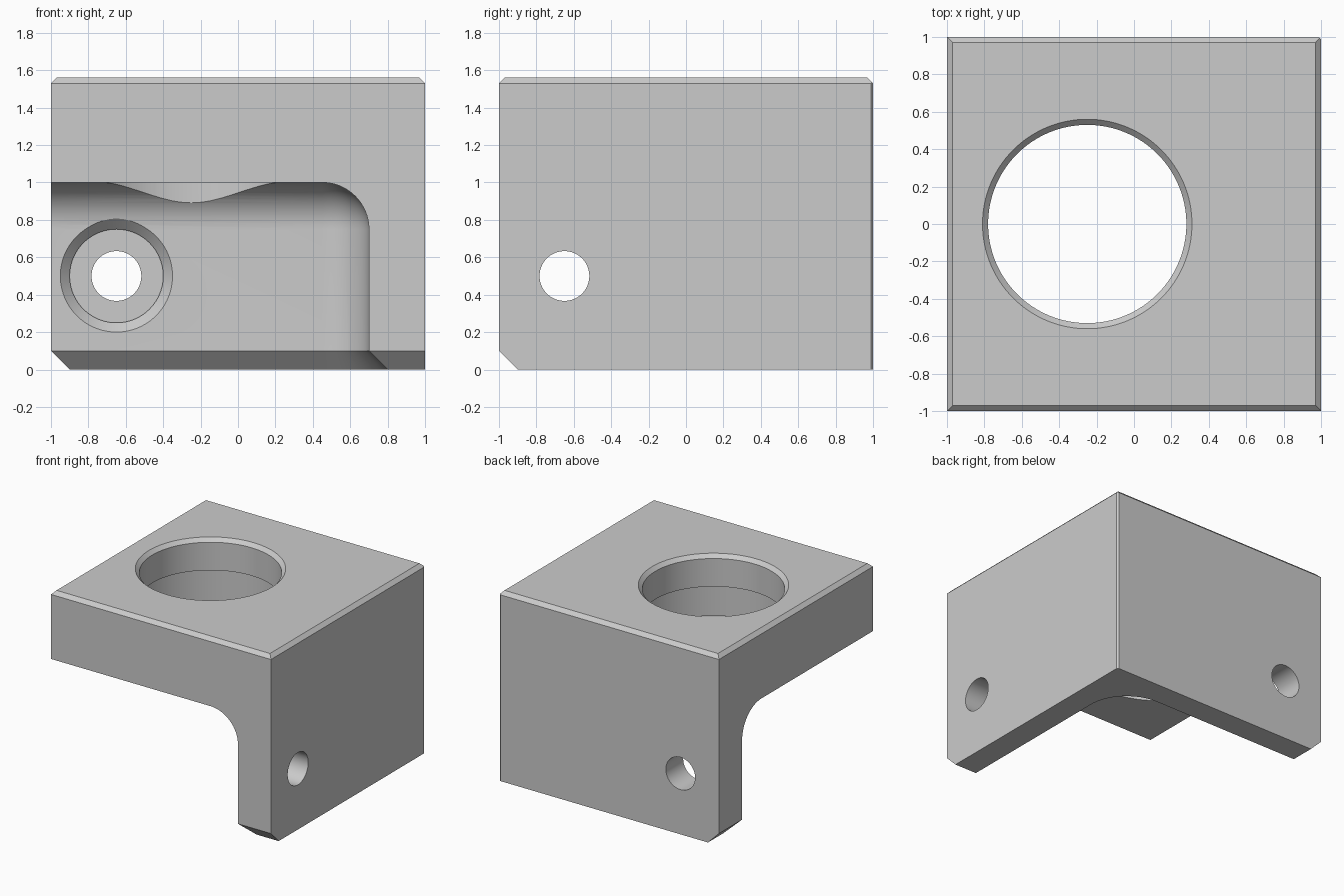
import bpy, bmesh, math
from mathutils import Matrix, Vector

if "Cube" in bpy.data.objects:
    bpy.data.objects.remove(bpy.data.objects["Cube"])

H = 1.56      # total height
IN = 0.70     # inner face of both walls
R = 0.25      # inner fillet radius


def finish(name, bm):
    bmesh.ops.recalc_face_normals(bm, faces=bm.faces)
    me = bpy.data.meshes.new(name)
    bm.to_mesh(me)
    bm.free()
    ob = bpy.data.objects.new(name, me)
    bpy.context.collection.objects.link(ob)
    return ob


def box(lo, hi):
    bm = bmesh.new()
    bmesh.ops.create_cube(bm, size=1)
    for v in bm.verts:
        v.co = [lo[i] if v.co[i] < 0 else hi[i] for i in range(3)]
    return bm


def slice_off(bm, point, normal):
    """Cut everything beyond a plane and cap the cut."""
    res = bmesh.ops.bisect_plane(bm, geom=bm.verts[:] + bm.edges[:] + bm.faces[:], dist=1e-6,
                                 plane_co=point, plane_no=normal, clear_outer=True)
    cut = [e for e in res['geom_cut'] if isinstance(e, bmesh.types.BMEdge)]
    bmesh.ops.contextual_create(bm, geom=cut)


def loft(name, rings):
    """Closed solid through rings with equal point counts."""
    bm = bmesh.new()
    vs = [[bm.verts.new(p) for p in ring] for ring in rings]
    n = len(vs[0])
    for a, b in zip(vs, vs[1:]):
        for i in range(n):
            j = (i + 1) % n
            bm.faces.new((a[i], a[j], b[j], b[i]))
    bm.faces.new(vs[0][::-1])
    bm.faces.new(vs[-1])
    return finish(name, bm)


def turned(name, profile, origin, axis, n=96):
    """Round cutter from (radius, distance along axis) pairs."""
    m = Matrix.Translation(origin) @ Vector(axis).to_track_quat('Z', 'Y').to_matrix().to_4x4()
    return loft(name, [[m @ Vector((r * math.cos(2 * math.pi * i / n),
                                    r * math.sin(2 * math.pi * i / n), h))
                        for i in range(n)] for r, h in profile])


def flare_ring(z):
    """Inner wall outline, growing at 45 degrees below z = 0.1."""
    r = R + 0.1 - z
    c = IN - R
    arc = [(c + r * math.cos(t), c + r * math.sin(t), z)
           for t in [math.pi / 2 * i / 16 for i in range(17)]]
    return [(-1.5, -1.5, z), (c + r, -1.5, z)] + arc + [(-1.5, c + r, z)]


def near(v, x):
    return abs(v - x) < 1e-4


# Outer block: small chamfers on top and the outer corner, large at the open bottom ends
bm = box((-1, -1, 0), (1, 1, H))
for nx, ny in ((1, 0), (-1, 0), (0, 1), (0, -1)):
    slice_off(bm, (nx, ny, H - 0.03), (nx, ny, 1))
slice_off(bm, (1, 0.988, 0), (1, 1, 0))
slice_off(bm, (-1, 0, 0.1), (-1, 0, -1))
slice_off(bm, (0, -1, 0.1), (0, -1, -1))
bracket = finish("corner_bracket", bm)

# Inner cavity with three fillets meeting in the corner
bm = box((-1.5, -1.5, -0.5), (IN, IN, 1))
edges = [e for e in bm.edges
         if sum(all(near(v.co[i], m) for v in e.verts)
                for i, m in enumerate((IN, IN, 1))) == 2]
bmesh.ops.bevel(bm, geom=edges, offset=R, segments=16, profile=0.5, affect='EDGES')
cutters = [finish("cavity_cutter", bm)]

# Chamfer along the inner bottom edges
cutters.append(loft("bottom_flare_cutter", [flare_ring(z) for z in (-0.1, 0.2)]))

# Stepped hole through the top plate
cutters.append(turned("top_hole_cutter",
                      [(0.656, 0.5), (0.656, 1.3), (0.53, 1.3), (0.53, 1.53), (0.6, 1.6)],
                      (-0.25, 0, 0), (0, 0, 1), 128))

# Recessed screw hole in each wall
screw = [(0.35, -0.05), (0.25, 0.05), (0.25, 0.075), (0.133, 0.075), (0.133, 0.5)]
cutters.append(turned("back_screw_cutter", screw, (-0.65, IN, 0.5), (0, 1, 0)))
cutters.append(turned("right_screw_cutter", screw, (IN, -0.65, 0.5), (1, 0, 0)))

bpy.context.view_layer.objects.active = bracket
bracket.select_set(True)
for c in cutters:
    c.hide_render = True
    mod = bracket.modifiers.new(c.name, 'BOOLEAN')
    mod.operation = 'DIFFERENCE'
    mod.solver = 'EXACT'
    mod.object = c
    bpy.ops.object.modifier_apply(modifier=mod.name)
    bpy.data.objects.remove(c)

# Single grey finish
grey = bpy.data.materials.new("plain_grey")
grey.diffuse_color = (0.6, 0.6, 0.6, 1)
grey.use_nodes = True
grey.node_tree.nodes["Principled BSDF"].inputs["Base Color"].default_value = grey.diffuse_color
bracket.data.materials.clear()
bracket.data.materials.append(grey)
bpy.ops.object.shade_smooth_by_angle(angle=math.radians(25))
